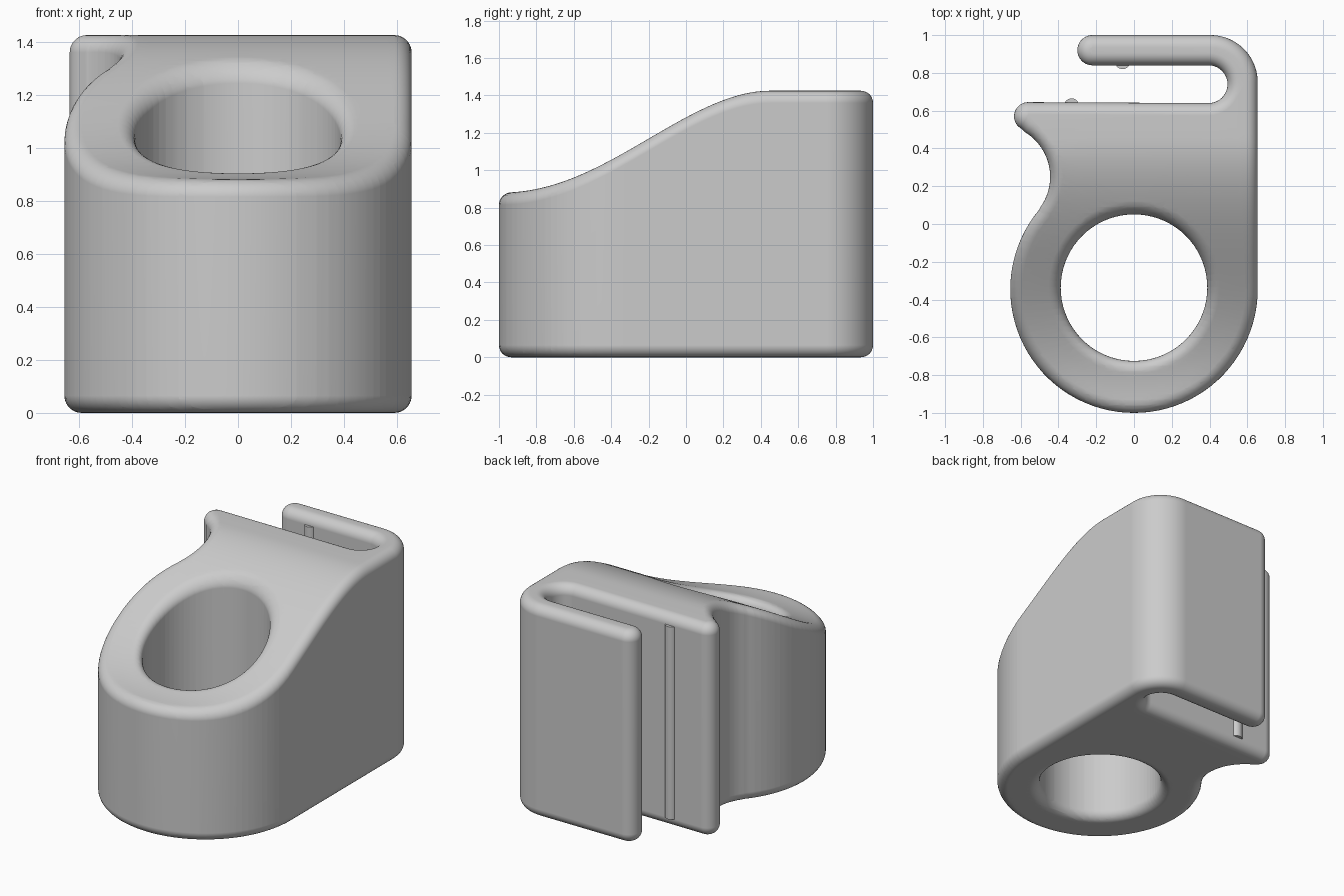
import bpy
import bmesh
from math import cos, sin, radians, pi
from mathutils import Vector

cube = bpy.data.objects.get("Cube")
if cube:
    bpy.data.objects.remove(cube, do_unlink=True)

HEIGHT, FRONT_HEIGHT, FILLET = 1.425, 0.88, 0.065

grey = bpy.data.materials.new("plain grey")
grey.use_nodes = True
grey.diffuse_color = (0.6, 0.6, 0.6, 1)
grey.node_tree.nodes["Principled BSDF"].inputs["Base Color"].default_value = (0.6, 0.6, 0.6, 1)


def arc(cx, cy, r, start, end, steps, inset):
    """Arc points; clockwise arcs are hollow and grow when inset."""
    r += inset if end < start else -inset
    angles = [radians(start + (end - start) * i / steps) for i in range(steps + 1)]
    return [(cx + r * cos(a), cy + r * sin(a)) for a in angles]


def outline(d):
    return (arc(0, -0.345, 0.655, 140.4, 360, 56, d)       # round front
            + arc(0.405, 0.75, 0.25, 0, 90, 20, d)         # back corner
            + arc(-0.22, 0.92, 0.08, 90, 270, 20, d)       # arm tip
            + arc(0.395, 0.74, 0.1, 90, -90, 20, d)        # slot end
            + arc(-0.56, 0.57, 0.075, 90, 243.4, 18, d)    # side lip
            + arc(-0.72, 0.25, 0.276, 59, -35, 22, d))     # side hollow


def hole(d):
    return arc(0, -0.337, 0.388, 360, 0, 72, d)[:-1]


def top_height(y):
    t = min(max((y + 1) / 1.45, 0), 1) ** 1.1
    return FRONT_HEIGHT + (HEIGHT - FRONT_HEIGHT) * t * t * (3 - 2 * t)


def finish(name, bm):
    bmesh.ops.recalc_face_normals(bm, faces=bm.faces)
    mesh = bpy.data.meshes.new(name)
    bm.to_mesh(mesh)
    bm.free()
    mesh.materials.append(grey)
    obj = bpy.data.objects.new(name, mesh)
    bpy.context.collection.objects.link(obj)
    bpy.ops.object.select_all(action="DESELECT")
    obj.select_set(True)
    bpy.context.view_layer.objects.active = obj
    bpy.ops.object.shade_smooth_by_angle(angle=radians(35))
    return obj


# Fillet profile, bottom then top: (inset, height)
steps = 7
quarter = [(FILLET * (1 - sin(a)), FILLET * (1 - cos(a)))
           for a in (pi / 2 * i / steps for i in range(steps + 1))]
profile = quarter + [(d, HEIGHT - z) for d, z in reversed(quarter)]

# Walls of the body and of the round hole
bm = bmesh.new()
rims = {0: [], -1: []}
for shape in (outline, hole):
    rings = [[bm.verts.new((x, y, z)) for x, y in shape(d)] for d, z in profile]
    for low, high in zip(rings, rings[1:]):
        for i in range(len(low)):
            bm.faces.new((low[i - 1], low[i], high[i], high[i - 1]))
    for end in rims:
        ring = rings[end]
        rims[end] += [bm.edges.get((ring[i - 1], ring[i])) for i in range(len(ring))]

# Bottom and top caps
for end, direction in ((0, -1), (-1, 1)):
    bmesh.ops.triangle_fill(bm, edges=rims[end], use_beauty=True, normal=(0, 0, direction))

# Slice across the depth, then bend the top into its sloping curve
for i in range(49):
    bmesh.ops.bisect_plane(bm, geom=bm.verts[:] + bm.edges[:] + bm.faces[:], dist=0.0002,
                           plane_co=Vector((0, -0.96 + i * 0.03, 0)), plane_no=(0, 1, 0))
for v in bm.verts:
    if v.co.z > HEIGHT / 2:
        v.co.z += top_height(v.co.y) - HEIGHT
body = finish("holder_body", bm)
weighted = body.modifiers.new("even shading", "WEIGHTED_NORMAL")
weighted.keep_sharp = True

# Slim gripping ribs inside the slot
for name, x, y in (("arm_rib", -0.06, 0.86), ("wall_rib", -0.33, 0.625)):
    bm = bmesh.new()
    bmesh.ops.create_cone(bm, cap_ends=True, segments=28, radius1=0.04, radius2=0.04,
                          depth=HEIGHT - 2 * FILLET)
    bmesh.ops.translate(bm, verts=bm.verts, vec=(x, y, HEIGHT / 2))
    finish(name, bm)
